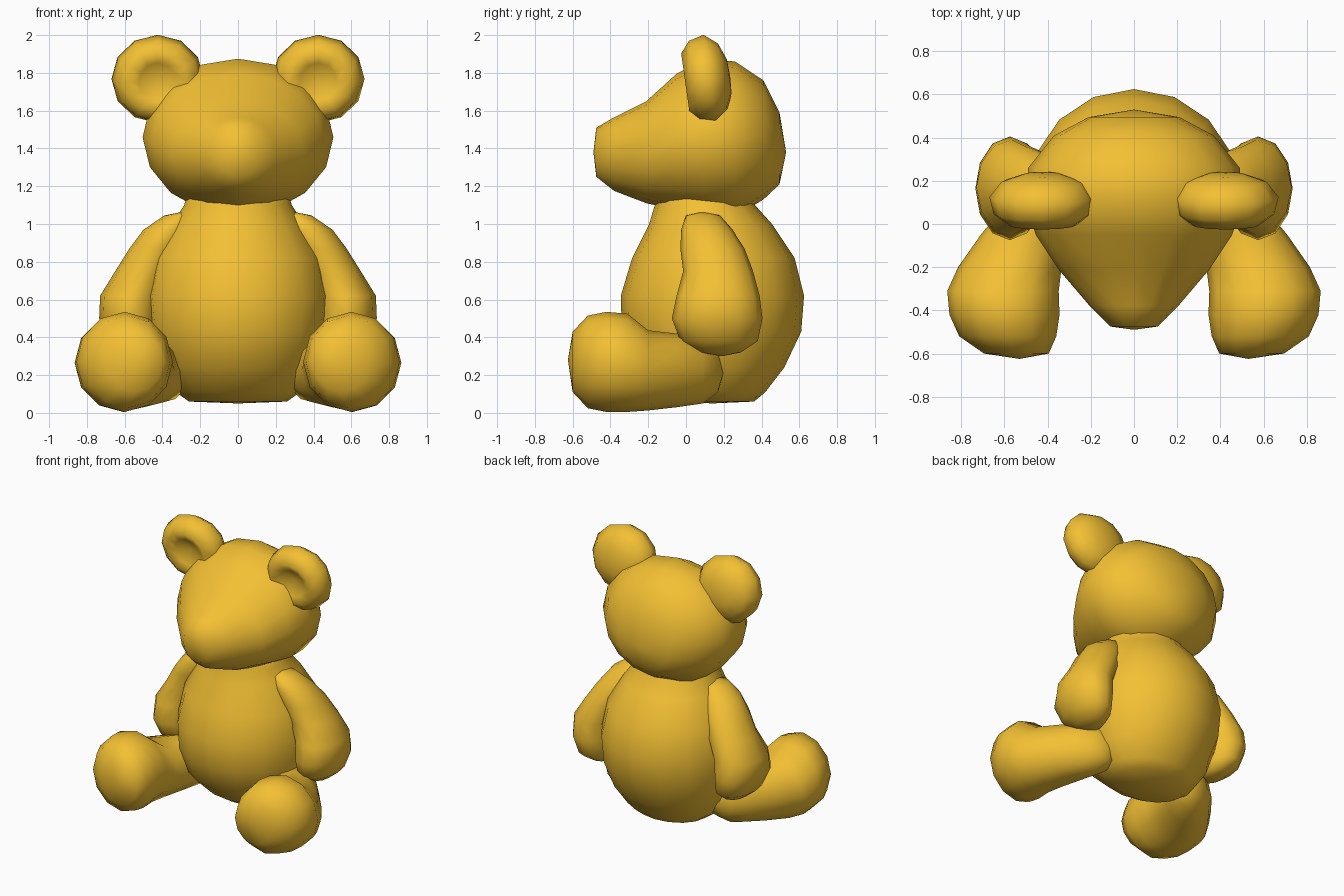
import bpy, bmesh, math
from mathutils import Matrix

fur = bpy.data.materials.new("golden_fur")
fur.diffuse_color = (0.9, 0.53, 0.034, 1)


def loft(name, rings, axis, sides, side=1, matrix=None):
    """Skin elliptical rings (t, ca, cb, ra, rb) along an axis; ra = 0 makes a pole."""
    bm = bmesh.new()
    loops = []
    for t, ca, cb, ra, rb in rings:
        count = sides if ra > 0 else 1
        loop = []
        for i in range(count):
            a = 2 * math.pi * i / sides
            u, v = ca + ra * math.cos(a), cb + rb * math.sin(a)
            co = (u, v, t) if axis == 'z' else (u, t, v)
            loop.append(bm.verts.new(co))
        loops.append(loop)
    for p, q in zip(loops, loops[1:]):
        for i in range(sides):
            j = (i + 1) % sides
            quad = [p[i % len(p)], p[j % len(p)], q[j % len(q)], q[i % len(q)]]
            bm.faces.new(list(dict.fromkeys(quad)))
    if matrix:
        bm.transform(matrix)
    bm.transform(Matrix.Diagonal((side, 1, 1, 1)))
    bmesh.ops.recalc_face_normals(bm, faces=bm.faces)
    for f in bm.faces:
        f.smooth = True
    mesh = bpy.data.meshes.new(name)
    bm.to_mesh(mesh)
    bm.free()
    mesh.materials.append(fur)
    obj = bpy.data.objects.new(name, mesh)
    bpy.context.collection.objects.link(obj)
    return obj


# Pear-shaped body, stacked upwards
loft("body", [
    (0.05, 0, 0.14, 0, 0),
    (0.06, 0, 0.16, 0.26, 0.20),
    (0.11, 0, 0.15, 0.33, 0.27),
    (0.24, 0, 0.13, 0.42, 0.39),
    (0.43, 0, 0.135, 0.475, 0.475),
    (0.62, 0, 0.14, 0.49, 0.485),
    (0.82, 0, 0.145, 0.45, 0.43),
    (1.00, 0, 0.13, 0.35, 0.325),
    (1.10, 0, 0.10, 0.285, 0.265),
    (1.22, 0, 0.10, 0.25, 0.24),
    (1.25, 0, 0.10, 0, 0)], 'z', 16)

# Head, running from the muzzle to the back
loft("head", [
    (-0.49, 0, 1.38, 0, 0),
    (-0.475, 0, 1.38, 0.11, 0.13),
    (-0.38, 0, 1.37, 0.205, 0.195),
    (-0.21, 0, 1.38, 0.35, 0.27),
    (-0.05, 0, 1.435, 0.455, 0.36),
    (0.10, 0, 1.46, 0.505, 0.415),
    (0.26, 0, 1.45, 0.49, 0.41),
    (0.41, 0, 1.445, 0.37, 0.315),
    (0.495, 0, 1.40, 0.21, 0.19),
    (0.53, 0, 1.38, 0, 0)], 'y', 16)

for label, s in (("left", 1), ("right", -1)):
    # Ear: thick disc with a hollow front, leaning slightly forward
    ear_pose = Matrix.Translation((0.425, 0.105, 1.765)) @ Matrix.Rotation(math.radians(8), 4, 'X')
    loft(label + "_ear", [
        (-0.04, 0, 0, 0, 0),
        (-0.085, 0, 0, 0.10, 0.10),
        (-0.11, 0, 0, 0.16, 0.155),
        (-0.06, 0, 0, 0.225, 0.215),
        (0.02, 0, 0, 0.245, 0.236),
        (0.09, 0, 0, 0.19, 0.18),
        (0.125, 0, 0, 0.09, 0.09),
        (0.13, 0, 0, 0, 0)], 'y', 12, s, ear_pose)

    # Arm: hangs outwards, swelling into a round paw
    loft(label + "_arm", [
        (1.065, 0.29, 0.09, 0, 0),
        (1.045, 0.31, 0.09, 0.08, 0.09),
        (0.97, 0.365, 0.11, 0.135, 0.135),
        (0.87, 0.43, 0.14, 0.145, 0.17),
        (0.75, 0.495, 0.17, 0.155, 0.185),
        (0.62, 0.565, 0.17, 0.165, 0.22),
        (0.50, 0.575, 0.165, 0.16, 0.24),
        (0.38, 0.555, 0.175, 0.13, 0.205),
        (0.32, 0.53, 0.18, 0.08, 0.11),
        (0.30, 0.52, 0.19, 0, 0)], 'z', 12, s)

    # Leg: splayed forwards, ending in an upright foot
    loft(label + "_leg", [
        (-0.625, 0.53, 0.28, 0, 0),
        (-0.60, 0.545, 0.27, 0.15, 0.16),
        (-0.52, 0.585, 0.27, 0.225, 0.245),
        (-0.42, 0.60, 0.27, 0.255, 0.265),
        (-0.31, 0.607, 0.265, 0.258, 0.26),
        (-0.20, 0.575, 0.225, 0.24, 0.212),
        (-0.05, 0.50, 0.225, 0.21, 0.195),
        (0.09, 0.42, 0.225, 0.175, 0.175),
        (0.17, 0.38, 0.22, 0.11, 0.11),
        (0.20, 0.37, 0.22, 0, 0)], 'y', 12, s)
